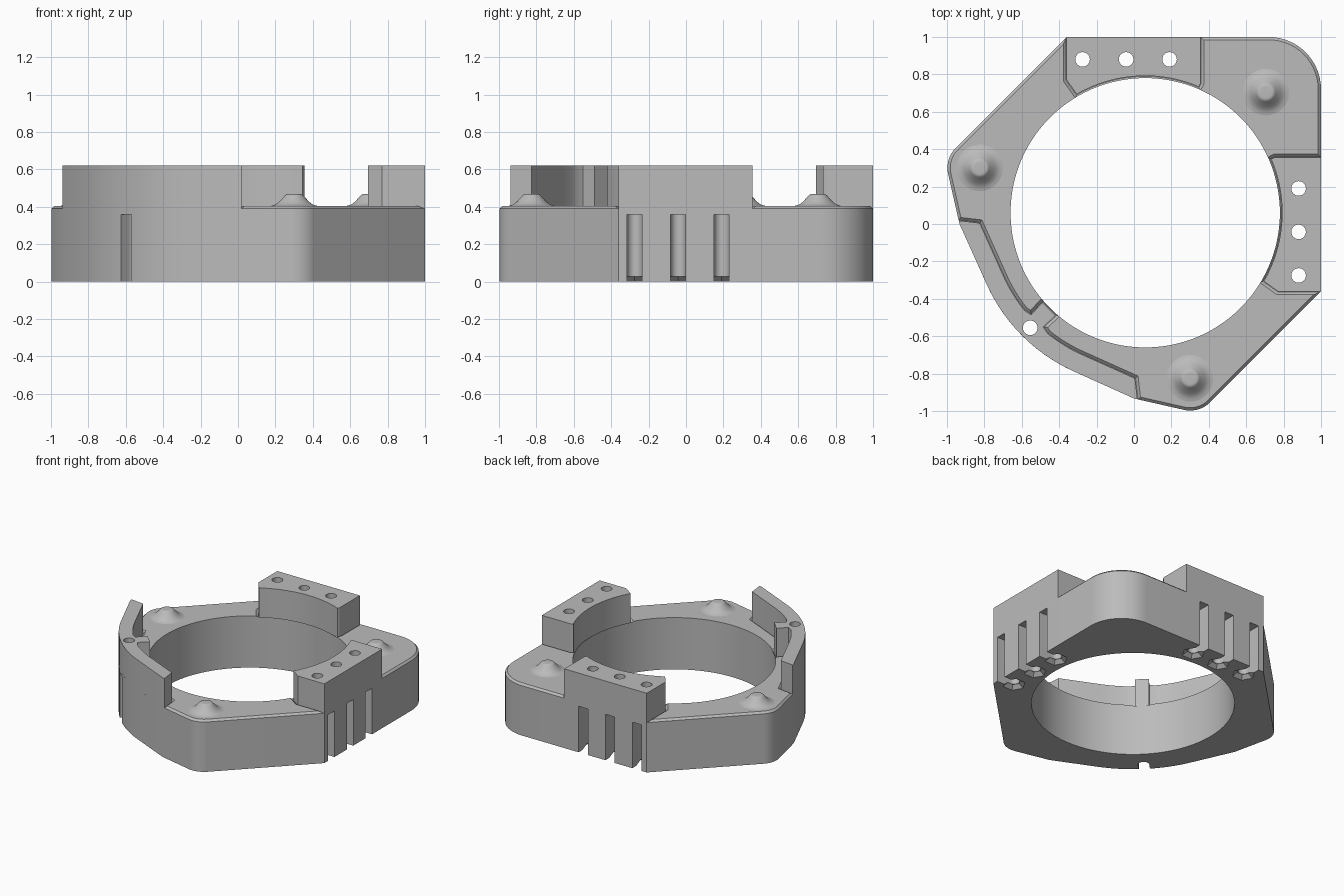
import bpy, bmesh
from math import radians, cos, sin, tan, pi
from mathutils import Vector

if "Cube" in bpy.data.objects:
    bpy.data.objects.remove(bpy.data.objects["Cube"], do_unlink=True)

grey = bpy.data.materials.new("plain_grey")
grey.use_nodes = True
grey.diffuse_color = (0.5, 0.5, 0.5, 1)
grey.node_tree.nodes["Principled BSDF"].inputs["Base Color"].default_value = grey.diffuse_color

CENTRE = 0.06          # ring axis in x and y
DECK, TOP = 0.39, 0.62
LIP = 0.015


def arc(radius, a0, a1, n=16, cx=CENTRE, cy=CENTRE):
    angles = [radians(a0 + (a1 - a0) * i / n) for i in range(n + 1)]
    return [(cx + radius * cos(a), cy + radius * sin(a)) for a in angles]


def swap(points):
    """Mirror in the diagonal, keeping the winding direction."""
    return [(y, x) for x, y in reversed(points)]


def rounded(corners, n=14):
    """Polygon from (x, y, radius) corners with true arc fillets."""
    out = []
    for i, (x, y, r) in enumerate(corners):
        p = Vector((x, y))
        if r == 0:
            out.append((x, y))
            continue
        a = (Vector(corners[i - 1][:2]) - p).normalized()
        b = (Vector(corners[(i + 1) % len(corners)][:2]) - p).normalized()
        half = a.angle(b) / 2
        c = p + (a + b).normalized() * (r / sin(half))
        start = p + a * (r / tan(half)) - c
        end = p + b * (r / tan(half)) - c
        for k in range(n + 1):
            t = k / n
            turn = pi - 2 * half
            v = (start * sin((1 - t) * turn) + end * sin(t * turn)) / sin(turn)
            out.append(tuple(c + v))
    return out


def offset(points, d):
    """Move every side of a polygon inwards by d (outwards if negative)."""
    pts = [Vector(p) for p in points]
    area = sum(pts[i - 1].cross(pts[i]) for i in range(len(pts)))
    d = d if area > 0 else -d
    out = []
    for i, p in enumerate(pts):
        e0 = (p - pts[i - 1]).normalized()
        e1 = (pts[(i + 1) % len(pts)] - p).normalized()
        n0, n1 = Vector((-e0.y, e0.x)), Vector((-e1.y, e1.x))
        out.append(p + (n0 + n1) * (d / (1 + n0.dot(n1))))
    return out


def loft(name, low, z0, high, z1):
    bm = bmesh.new()
    a = [bm.verts.new((p[0], p[1], z0)) for p in low]
    b = [bm.verts.new((p[0], p[1], z1)) for p in high]
    bm.faces.new(a)
    bm.faces.new(b)
    for i in range(len(a)):
        bm.faces.new((a[i - 1], a[i], b[i], b[i - 1]))
    return finish(name, bm)


def finish(name, bm):
    bmesh.ops.recalc_face_normals(bm, faces=bm.faces)
    mesh = bpy.data.meshes.new(name)
    bm.to_mesh(mesh)
    bm.free()
    mesh.materials.append(grey)
    ob = bpy.data.objects.new(name, mesh)
    bpy.context.collection.objects.link(ob)
    return ob


def prism(name, points, z0, z1):
    return loft(name, points, z0, points, z1)


def activate(ob):
    bpy.ops.object.select_all(action='DESELECT')
    ob.select_set(True)
    bpy.context.view_layer.objects.active = ob


def cut(ob, cutters):
    activate(ob)
    for c in cutters:
        mod = ob.modifiers.new("cut", 'BOOLEAN')
        mod.operation, mod.solver, mod.object = 'DIFFERENCE', 'EXACT', c
        bpy.ops.object.modifier_apply(modifier=mod.name)


# Outer outline, symmetric about the diagonal
outline = rounded([
    (-0.36, 1, 0), (-1.012, 0.348, 0.15), (-0.933, 0, 0),
    (-0.6435, -0.6435, 0.93),
    (0, -0.933, 0), (0.348, -1.012, 0.15), (1, -0.36, 0), (1, 1, 0.28)])

# Raised block outlines
back_block = [(-0.36, 1), (-0.36, 0.77)] + arc(0.732, 120, 67, 20) + [(0.355, 0.75), (0.355, 1)]
side_block = swap(back_block)

# Curved wall outline with its inner tab
inner = [(0.018, -0.937), (0.005, -0.825)] + arc(0.83, 245.8, 231, 6) + [(-0.485, -0.55), (-0.42, -0.49)]
outer = [(-0.933, 0)] + arc(0.93, 204.2, 245.8, 14) + [(0, -0.933)]
wall = inner + swap(inner) + outer

# Cutters: centre bore, screw holes, open slots, flared hexagon seats
bore = prism("bore_cutter", arc(0.72, 0, 357.5, 143), -0.1, 1)
holes, slots, seats = [], [], []
places = [(0.88, y, 0) for y in (-0.275, -0.042, 0.19)]
places += [(y, x, 90) for x, y, _ in places]
places.append((-0.555, -0.555, 225))
for x, y, face in places:
    holes.append(prism("hole_cutter", arc(0.039, 0, 345, 23, x, y), 0.3, 0.8))
    reach = Vector((cos(radians(face)), sin(radians(face)))) * 0.3
    u = arc(0.04, face + 90, face + 270, 12, x, y)
    u += [Vector(u[-1]) + reach, Vector(u[0]) + reach]
    slots.append(prism("slot_cutter", u, -0.1, 0.36))
    if face != 225:
        seats.append(loft("seat_cutter", arc(0.088, 0, 300, 5, x, y), -0.005,
                          arc(0.048, 0, 300, 5, x, y), 0.027))

# Main body
body = prism("ring_body", outline, 0, DECK)
cut(body, [bore] + slots + seats + holes)

# Raised blocks and wall
blocks = [prism(n, p, DECK, TOP) for n, p in
          (("back_block", back_block), ("left_block", side_block), ("curved_wall", wall))]
for ob in blocks:
    cut(ob, holes)

# Chamfered deck plate, split by grooves round the blocks
deck = loft("deck_plate", outline, DECK, offset(outline, LIP), DECK + LIP)
grooves = [loft("groove_cutter", offset(p, 0.007), DECK - 0.01, offset(p, -0.028), DECK + 0.025)
           for p in (back_block, side_block, wall)]
cut(deck, [bore] + grooves)

# Flared locating studs
profile = [(0.13, 0.404), (0.11, 0.408), (0.095, 0.415), (0.08, 0.427),
           (0.053, 0.456), (0.047, 0.463), (0.04, 0.467), (0.03, 0.468)]
studs = []
for name, x, y in (("corner_stud", 0.705, 0.705), ("right_stud", -0.825, 0.3), ("front_stud", 0.3, -0.825)):
    bm = bmesh.new()
    rings = [[bm.verts.new((px, py, z)) for px, py in arc(r, 0, 348.75, 31, x, y)] for r, z in profile]
    for lo, hi in zip(rings, rings[1:]):
        for i in range(len(lo)):
            bm.faces.new((lo[i - 1], lo[i], hi[i], hi[i - 1]))
    bm.faces.new(rings[-1])
    bm.faces.new(rings[0])
    studs.append(finish(name, bm))

# Clear cutters and shade
for c in [bore] + holes + slots + seats + grooves:
    bpy.data.objects.remove(c, do_unlink=True)
for ob in [body, deck] + blocks + studs:
    activate(ob)
    bpy.ops.object.shade_smooth_by_angle(angle=radians(28))
